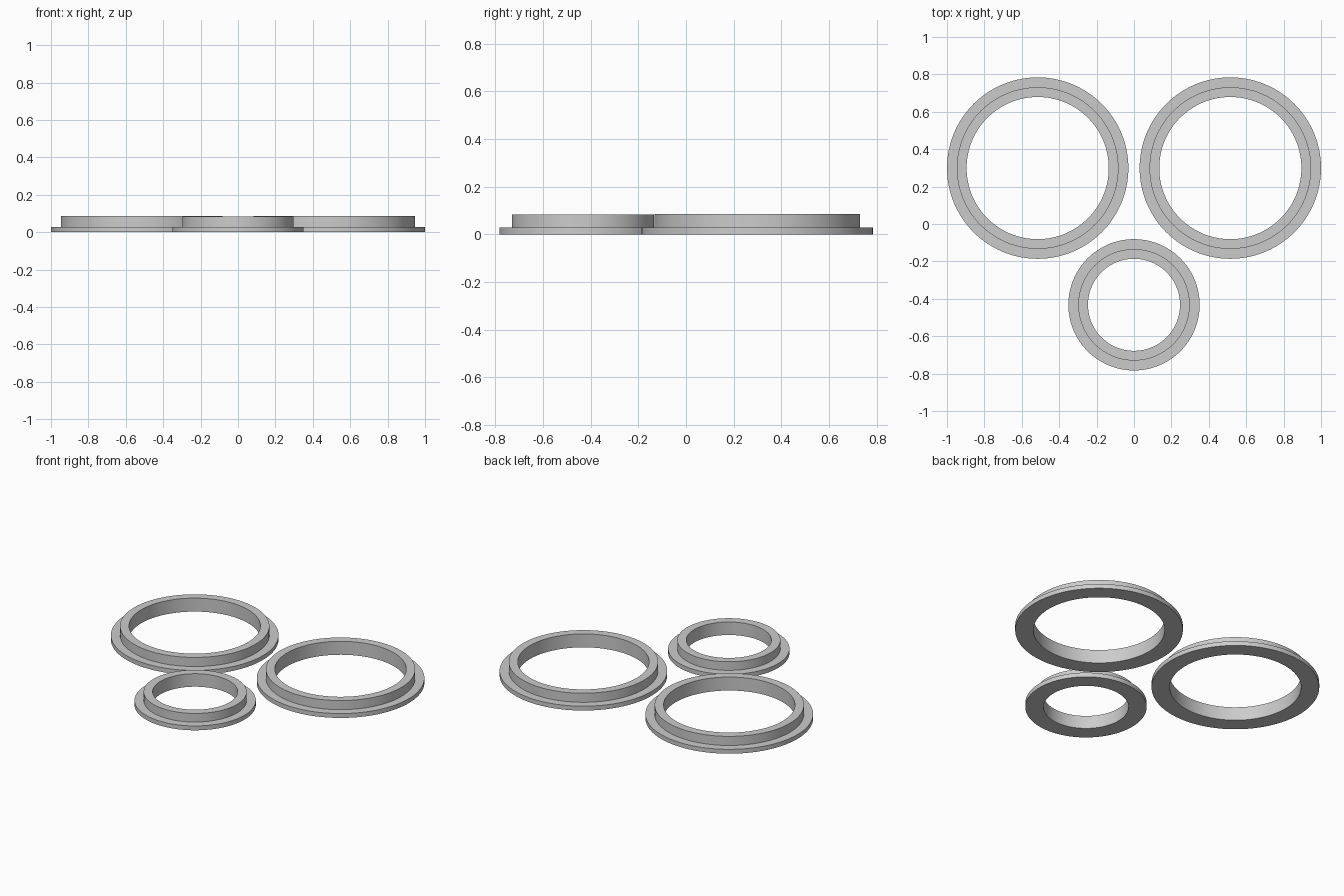
import bpy
import bmesh
import math

if "Cube" in bpy.data.objects:
    bpy.data.objects.remove(bpy.data.objects["Cube"])

SEGMENTS = 128

grey = bpy.data.materials.new("light_grey")
grey.diffuse_color = (0.6, 0.6, 0.6, 1.0)
grey.use_nodes = True
grey.node_tree.nodes["Principled BSDF"].inputs["Base Color"].default_value = grey.diffuse_color


def flanged_ring(name, centre, outer, collar, inner, flange_height, height):
    """Revolve an L-shaped section into a ring with a flange at its base."""
    section = [(inner, 0), (outer, 0), (outer, flange_height),
               (collar, flange_height), (collar, height), (inner, height)]
    bm = bmesh.new()
    loops = []
    for i in range(SEGMENTS):
        a = 2 * math.pi * i / SEGMENTS
        loops.append([bm.verts.new((r * math.cos(a), r * math.sin(a), z))
                      for r, z in section])
    n = len(section)
    for i in range(SEGMENTS):
        here, there = loops[i], loops[(i + 1) % SEGMENTS]
        for j in range(n):
            k = (j + 1) % n
            bm.faces.new((here[j], there[j], there[k], here[k]))
    bmesh.ops.recalc_face_normals(bm, faces=bm.faces)
    mesh = bpy.data.meshes.new(name)
    bm.to_mesh(mesh)
    bm.free()
    mesh.materials.append(grey)
    ring = bpy.data.objects.new(name, mesh)
    ring.location = (centre[0], centre[1], 0)
    bpy.context.collection.objects.link(ring)

    # Smooth walls with crisp rims
    bpy.ops.object.select_all(action='DESELECT')
    ring.select_set(True)
    bpy.context.view_layer.objects.active = ring
    bpy.ops.object.shade_smooth_by_angle(angle=math.radians(30))


# Pair of large rings at the back
for side, label in ((-1, "left"), (1, "right")):
    flanged_ring("large_ring_" + label, (side * 0.515, 0.299),
                 0.485, 0.432, 0.38, 0.028, 0.086)

# Small ring at the front
flanged_ring("small_ring", (0, -0.432), 0.351, 0.298, 0.246, 0.028, 0.083)
